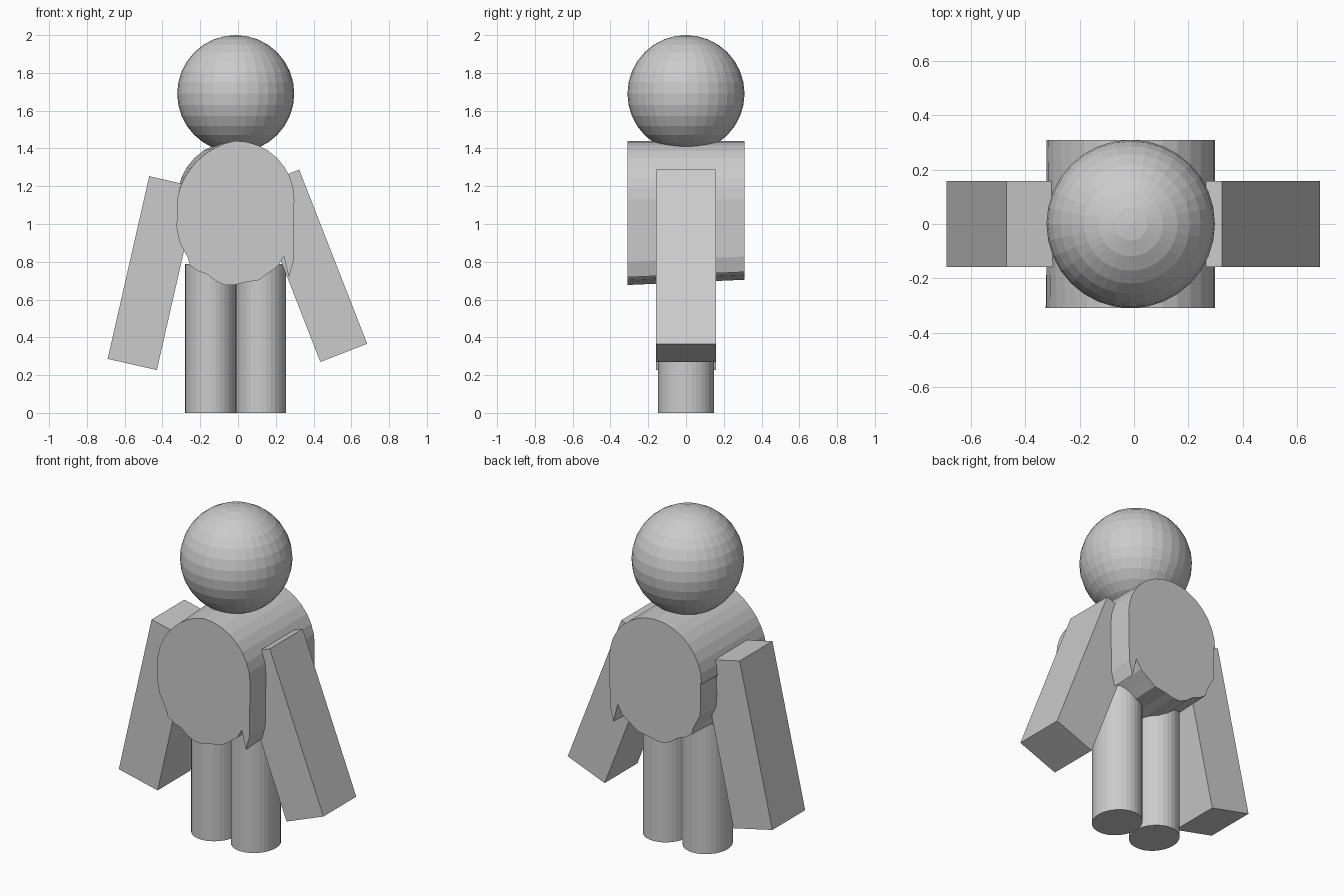
import bpy, bmesh
from math import sin, cos, pi, atan2, hypot
from mathutils import Matrix, Vector

if "Cube" in bpy.data.objects:
    bpy.data.objects.remove(bpy.data.objects["Cube"])

GREY = (0.6, 0.6, 0.6, 1)
grey = bpy.data.materials.new("plain grey")
grey.use_nodes = True
grey.diffuse_color = GREY
grey.node_tree.nodes["Principled BSDF"].inputs["Base Color"].default_value = GREY

MID, RADIUS = -0.012, 0.31


def add_part(name, bm):
    bmesh.ops.recalc_face_normals(bm, faces=bm.faces)
    mesh = bpy.data.meshes.new(name)
    bm.to_mesh(mesh)
    bm.free()
    mesh.materials.append(grey)
    obj = bpy.data.objects.new(name, mesh)
    bpy.context.collection.objects.link(obj)
    return obj


# Head: faceted ball
bm = bmesh.new()
bmesh.ops.create_uvsphere(bm, u_segments=32, v_segments=16, radius=RADIUS,
                          matrix=Matrix.Translation((MID, 0, 1.69)))
add_part("head", bm)

# Legs: slightly oval upright cylinders
for name, x in (("right_leg", -0.146), ("left_leg", 0.121)):
    bm = bmesh.new()
    bmesh.ops.create_cone(bm, cap_ends=True, segments=32, radius1=1, radius2=1, depth=1,
                          matrix=Matrix.Translation((x, 0, 0.394))
                          @ Matrix.Diagonal((0.134, 0.147, 0.788, 1)))
    add_part(name, bm)


# Arms: slanted boxes, placed by the upper and lower outer corners
def arm(name, top, bottom, width, side):
    top, bottom = Vector(top), Vector(bottom)
    along = bottom - top
    inward = Vector((-along.y, along.x)).normalized() * width * -side
    centre = (top + bottom + inward) / 2
    bm = bmesh.new()
    bmesh.ops.create_cube(bm, size=1, matrix=Matrix.Translation((centre.x, 0, centre.y))
                          @ Matrix.Rotation(atan2(along.x, along.y), 4, "Y")
                          @ Matrix.Diagonal((width, 0.315, along.length, 1)))
    add_part(name, bm)


arm("right_arm", (-0.47, 1.253), (-0.69, 0.286), 0.267, -1)
arm("left_arm", (0.324, 1.288), (0.684, 0.366), 0.266, 1)

# Body: round upper half, sagging uneven hem with a notch on the left
hem = [(-0.322, 1.11), (-0.325, 0.98), (-0.31, 0.905), (-0.265, 0.82), (-0.255, 0.78),
       (-0.21, 0.75), (-0.165, 0.735), (-0.12, 0.7), (-0.07, 0.677), (-0.02, 0.677),
       (0.03, 0.69), (0.11, 0.703), (0.16, 0.74), (0.21, 0.775), (0.242, 0.83),
       (0.27, 0.718), (0.293, 0.8)]
bm = bmesh.new()
front, back = [], []
for i in range(17):
    a = pi * i / 16
    x, z = MID + RADIUS * cos(a), 1.13 + RADIUS * sin(a)
    dent = 0.022 * max(0, sin(2 * a - pi))
    front.append(bm.verts.new((x - dent * cos(a), -RADIUS, z - dent * sin(a))))
    back.append(bm.verts.new((x, RADIUS, z)))
for x, z in hem:
    front.append(bm.verts.new((x, -RADIUS, z)))
    back.append(bm.verts.new((max(x, -0.315), RADIUS, z + 0.028)))
bm.faces.new(front)
bm.faces.new(back)
for i in range(len(front)):
    j = (i + 1) % len(front)
    bm.faces.new((front[i], front[j], back[j], back[i]))
add_part("body", bm)
